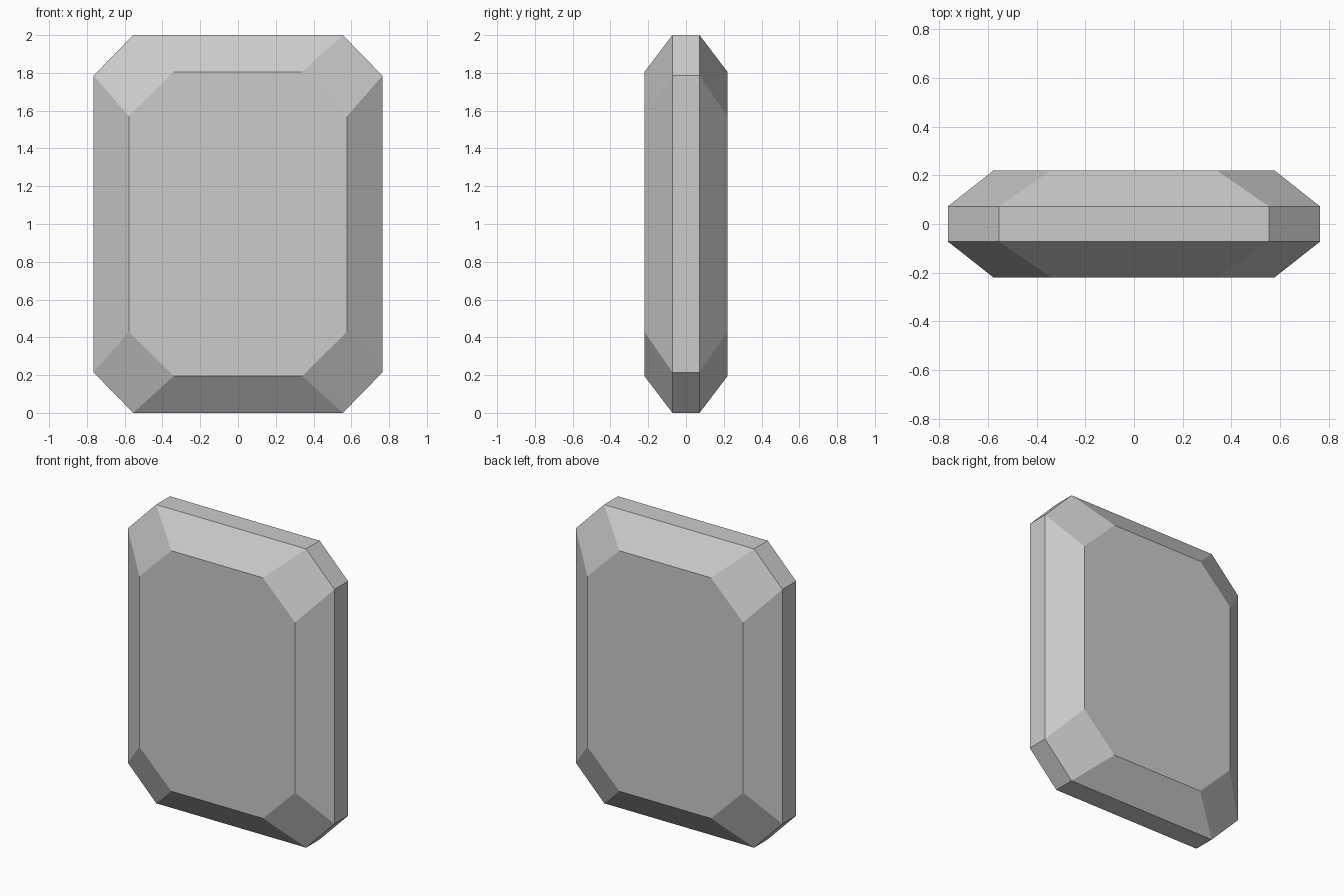
import bpy
import bmesh

# Remove the default cube
old = bpy.data.objects.get("Cube")
if old:
    bpy.data.objects.remove(old, do_unlink=True)

# One plain grey
grey = bpy.data.materials.new("stone_grey")
grey.use_nodes = True
colour = (0.6, 0.6, 0.6, 1.0)
grey.diffuse_color = colour
grey.node_tree.nodes["Principled BSDF"].inputs["Base Color"].default_value = colour


def octagon(bm, y, half_w, half_h, corner_x, corner_z):
    """Ring of eight vertices: a rectangle with cut corners, facing along y."""
    quarter = [(half_w, corner_z), (corner_x, half_h)]
    ring = quarter + [(-x, z) for x, z in reversed(quarter)]
    ring += [(-x, -z) for x, z in ring]
    return [bm.verts.new((x, y, z + 1.0)) for x, z in ring]


# Emerald-cut slab: small flat tables at front and back, wide girdle between
table = (0.577, 0.805, 0.34, 0.57)
girdle = (0.765, 1.0, 0.555, 0.785)
bm = bmesh.new()
rings = [octagon(bm, y, *size) for y, size in
         ((-0.22, table), (-0.072, girdle), (0.072, girdle), (0.22, table))]

# Bevel and girdle facets
for a, b in zip(rings, rings[1:]):
    for i in range(8):
        j = (i + 1) % 8
        bm.faces.new((a[i], a[j], b[j], b[i]))

# Flat front and back tables
bm.faces.new(rings[0])
bm.faces.new(rings[-1])
bmesh.ops.recalc_face_normals(bm, faces=bm.faces)

mesh = bpy.data.meshes.new("faceted_slab")
bm.to_mesh(mesh)
bm.free()
mesh.materials.append(grey)
slab = bpy.data.objects.new("faceted_slab", mesh)
bpy.context.collection.objects.link(slab)
